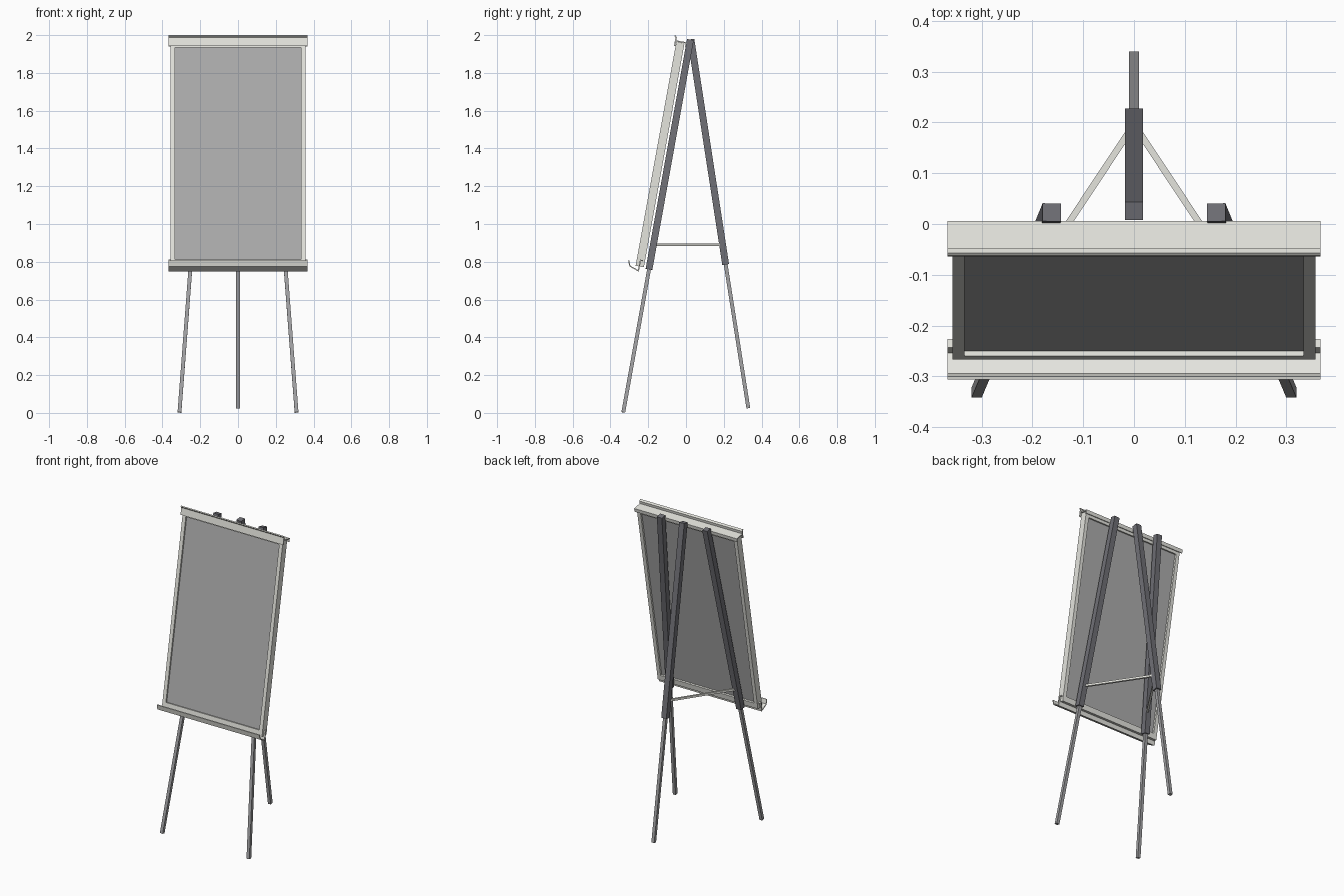
import bpy, bmesh, math
from mathutils import Vector, Matrix

if "Cube" in bpy.data.objects:
    bpy.data.objects.remove(bpy.data.objects["Cube"])

def material(name, col):
    m = bpy.data.materials.new(name)
    m.diffuse_color = (*col, 1)
    m.use_nodes = True
    m.node_tree.nodes["Principled BSDF"].inputs["Base Color"].default_value = m.diffuse_color
    return m

LIGHT = material("light_metal", (0.78, 0.78, 0.73))
DARK = material("dark_metal", (0.16, 0.16, 0.18))
MID = material("tube_metal", (0.36, 0.36, 0.37))
PANEL = material("panel_grey", (0.42, 0.42, 0.42))

def finish(name, bm, mat, matrix=None):
    bmesh.ops.recalc_face_normals(bm, faces=bm.faces)
    me = bpy.data.meshes.new(name)
    bm.to_mesh(me)
    bm.free()
    me.materials.append(mat)
    ob = bpy.data.objects.new(name, me)
    bpy.context.collection.objects.link(ob)
    if matrix:
        ob.matrix_world = matrix
    return ob

def box(name, lo, hi, mat, matrix=None):
    bm = bmesh.new()
    bmesh.ops.create_cube(bm, size=1)
    lo, hi = Vector(lo), Vector(hi)
    bmesh.ops.scale(bm, vec=hi - lo, verts=bm.verts)
    bmesh.ops.translate(bm, vec=(lo + hi) / 2, verts=bm.verts)
    return finish(name, bm, mat, matrix)

def beam(name, a, b, w, d, mat):
    # square bar from a to b, width axis kept close to horizontal x
    a, b = Vector(a), Vector(b)
    z = (b - a).normalized()
    ref = Vector((1, 0, 0)) if abs(z.z) > 0.5 else Vector((0, 0, 1))
    y = z.cross(ref).normalized()
    x = y.cross(z)
    rot = Matrix((x, y, z)).transposed().to_4x4()
    return box(name, (-w / 2, -d / 2, 0), (w / 2, d / 2, (b - a).length), mat,
               Matrix.Translation(a) @ rot)

def strip(name, path, thick, half, mat, matrix=None):
    # thin folded sheet: offset a yz path and extrude it along x
    pts = [Vector(p) for p in path]
    off = []
    for i, p in enumerate(pts):
        d0 = (p - pts[i - 1]).normalized() if i else (pts[1] - p).normalized()
        d1 = (pts[i + 1] - p).normalized() if i < len(pts) - 1 else d0
        n0, n1 = Vector((-d0.y, d0.x)), Vector((-d1.y, d1.x))
        m = (n0 + n1).normalized()
        off.append(m * (thick / 2 / max(m.dot(n0), 0.4)))
    loop = [p + o for p, o in zip(pts, off)] + [p - o for p, o in zip(pts, off)][::-1]
    bm = bmesh.new()
    f = bm.faces.new([bm.verts.new((-half, p.x, p.y)) for p in loop])
    # keep the first cap, extrude a copy to the other end
    ext = bmesh.ops.extrude_face_region(bm, geom=[f], use_keep_orig=True)["geom"]
    bmesh.ops.translate(bm, vec=(2 * half, 0, 0),
                        verts=[v for v in ext if isinstance(v, bmesh.types.BMVert)])
    return finish(name, bm, mat, matrix)

# Leaning board: frame and recessed panel, in tilted local space
tilt = Matrix.Translation((0, -0.245, 0.775)) @ Matrix.Rotation(math.radians(-10.3), 4, 'X')
H, W, T, R = 1.205, 0.358, 0.022, 0.024
for s, side in ((-1, "left"), (1, "right")):
    xs = sorted((s * W, s * (W - R)))
    box(f"frame_{side}", (xs[0], -T, 0), (xs[1], T, H), LIGHT, tilt)
box("frame_bottom", (-W + R, -T, 0), (W - R, T, 0.035), LIGHT, tilt)
box("frame_top", (-W + R, -T, H - 0.03), (W - R, T, H), LIGHT, tilt)
box("panel", (-W + R, -0.012, 0.035), (W - R, 0.010, H - 0.03), PANEL, tilt)

# Paper clamp along the top edge and pen tray along the bottom
strip("top_clamp", [(-0.036, 1.236), (-0.027, 1.228), (-0.027, 1.182)], 0.007, 0.367, LIGHT, tilt)
strip("top_clamp_plate", [(-0.027, 1.209), (0.031, 1.209), (0.031, 1.19)], 0.007, 0.367, LIGHT, tilt)
strip("pen_tray", [(-0.303, 0.807), (-0.297, 0.777), (-0.252, 0.752), (-0.241, 0.808), (-0.227, 0.805)],
      0.006, 0.367, LIGHT)

# Front legs with telescopic lower tubes, and struts to the rear leg
for s, side in ((-1, "left"), (1, "right")):
    beam(f"front_leg_{side}", (s * 0.252, -0.196, 0.76), (s * 0.162, 0.023, 1.975), 0.036, 0.036, DARK)
    beam(f"front_leg_tube_{side}", (s * 0.31, -0.332, 0.003), (s * 0.247, -0.183, 0.83), 0.02, 0.02, MID)
    beam(f"strut_{side}", (s * 0.243, -0.17, 0.89), (s * 0.004, 0.19, 0.89), 0.013, 0.013, LIGHT)

# Rear leg
beam("rear_leg", (0, 0.21, 0.785), (0, 0.026, 1.978), 0.036, 0.036, DARK)
beam("rear_leg_tube", (0, 0.33, 0.025), (0, 0.20, 0.85), 0.02, 0.02, MID)
